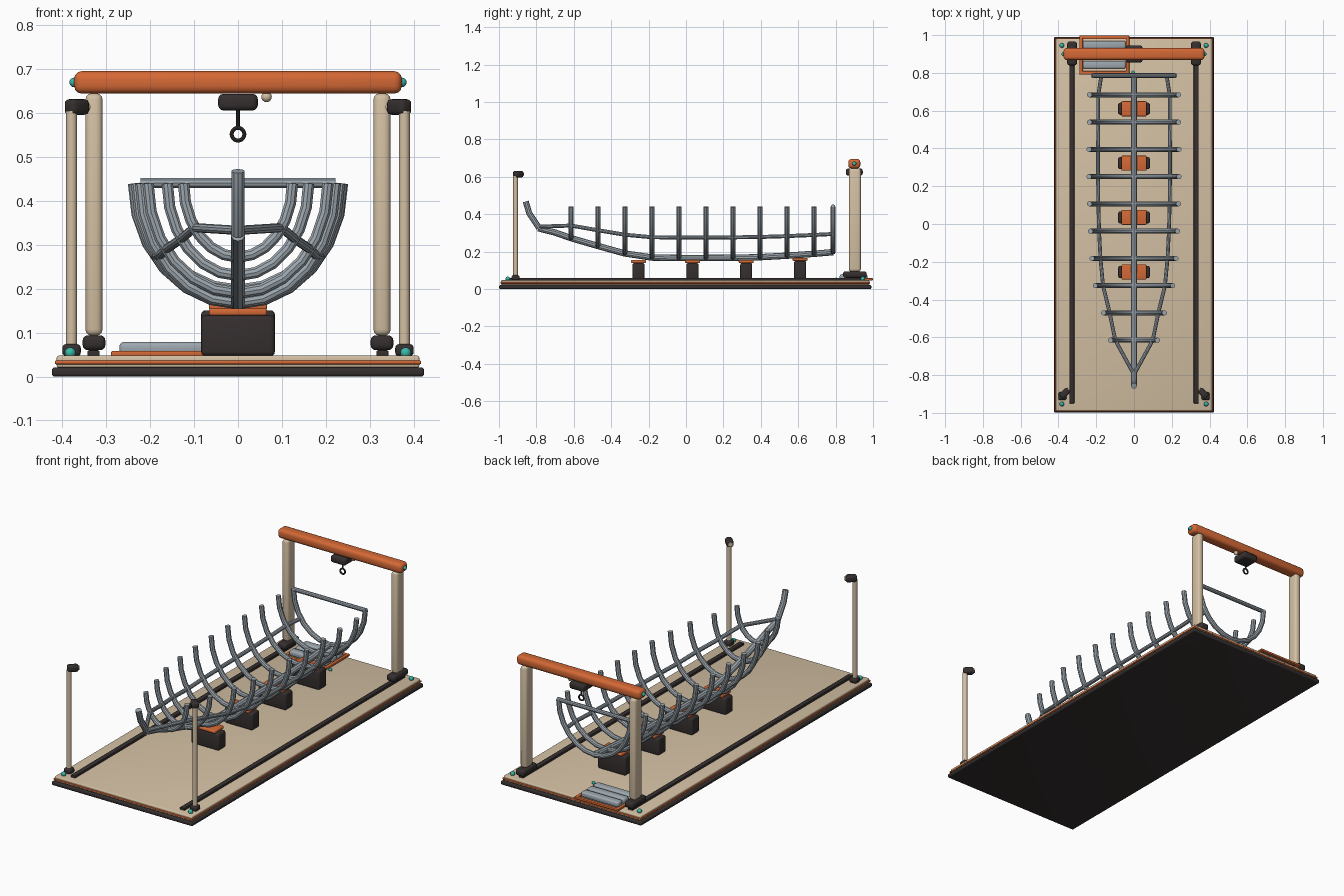
import bpy, bmesh, math
from mathutils import Matrix, Vector

if "Cube" in bpy.data.objects:
    bpy.data.objects.remove(bpy.data.objects["Cube"])


def material(name, rgb):
    m = bpy.data.materials.new(name)
    m.diffuse_color = (*rgb, 1)
    m.use_nodes = True
    m.node_tree.nodes["Principled BSDF"].inputs["Base Color"].default_value = m.diffuse_color
    return m


DARK = material("charcoal", (0.036, 0.029, 0.028))
TAN = material("sand", (0.66, 0.53, 0.37))
ORANGE = material("orange", (0.66, 0.14, 0.036))
STEEL = material("steel_grey", (0.34, 0.39, 0.43))
TEAL = material("teal", (0.04, 0.48, 0.40))


def finish(bm, name, mat, angle=35):
    bmesh.ops.recalc_face_normals(bm, faces=bm.faces)
    me = bpy.data.meshes.new(name)
    bm.to_mesh(me)
    bm.free()
    ob = bpy.data.objects.new(name, me)
    bpy.context.collection.objects.link(ob)
    me.materials.append(mat)
    bpy.ops.object.select_all(action='DESELECT')
    ob.select_set(True)
    bpy.context.view_layer.objects.active = ob
    bpy.ops.object.shade_smooth_by_angle(angle=math.radians(angle))
    return ob


def box(name, mat, loc, size, bevel=0.0, turn=0.0):
    bm = bmesh.new()
    bmesh.ops.create_cube(bm, size=1, matrix=Matrix.Diagonal((*size, 1)))
    if bevel:
        bmesh.ops.bevel(bm, geom=bm.edges[:], offset=bevel, segments=3,
                        profile=0.5, affect='EDGES', clamp_overlap=True)
    bmesh.ops.transform(bm, verts=bm.verts,
                        matrix=Matrix.Translation(loc) @ Matrix.Rotation(turn, 4, 'Z'))
    return finish(bm, name, mat)


def ball(name, mat, loc, r):
    bm = bmesh.new()
    bmesh.ops.create_uvsphere(bm, u_segments=12, v_segments=8, radius=r,
                              matrix=Matrix.Translation(loc))
    return finish(bm, name, mat)


def tube(name, mat, points, r, sides=10, closed=False):
    """Sweep a round section along a list of points."""
    pts = [Vector(p) for p in points]
    n = len(pts)
    bm = bmesh.new()
    rings = []
    for i, p in enumerate(pts):
        a = pts[i - 1] if (i or closed) else p
        b = pts[(i + 1) % n] if (i < n - 1 or closed) else p
        t = (b - a).normalized()
        # reference axis lies across the sweep: y for frames in xz, x otherwise
        ref = Vector((0, 1, 0)) if abs(t.y) < 0.3 else Vector((1, 0, 0))
        u = (ref - t * ref.dot(t)).normalized()
        v = t.cross(u)
        if abs(t.y) >= 0.3:
            u, v = -v, u
        rings.append([bm.verts.new(p + r * (math.cos(k * math.tau / sides) * u
                      + math.sin(k * math.tau / sides) * v)) for k in range(sides)])
    for i in range(n if closed else n - 1):
        A, B = rings[i], rings[(i + 1) % n]
        for k in range(sides):
            j = (k + 1) % sides
            bm.faces.new((A[k], A[j], B[j], B[k]))
    if not closed:
        bm.faces.new(rings[0])
        bm.faces.new(rings[-1])
    return finish(bm, name, mat)


# base slab in layers
CY = -0.004
box("base_plinth", DARK, (0, CY, 0.0105), (0.848, 1.99, 0.021), 0.007)
box("base_deck", TAN, (0, CY, 0.034), (0.826, 1.968, 0.027), 0.005)
box("base_trim", ORANGE, (0, CY, 0.0325), (0.834, 1.976, 0.009), 0.003)

# hull: frame stations from bow to stern (half width, keel height)
widths = [.124, .161, .205, .222, .231, .236, .238, .238, .236, .236]
keel_z = [.272, .230, .190, .168, .166, .166, .167, .170, .178, .188]
stations = [(-0.615 + 0.1443 * i, w, z) for i, (w, z) in enumerate(zip(widths, keel_z))]
stations.append((0.786, 0.216, 0.197))
TOP = 0.44
for i, (y, w, z) in enumerate(stations):
    arc = [(w * math.cos(a), y, TOP - (TOP - z) * math.sin(a))
           for a in (math.pi * k / 12 for k in range(13))]
    tube("transom_frame" if i == 10 else f"hull_rib_{i + 1}", STEEL, arc, 0.0135)
tube("transom_bar", STEEL, [(-0.222, 0.786, 0.441), (0.222, 0.786, 0.441)], 0.0115)

# keel and raked stem
tube("keel", STEEL, [(0, -0.79, 0.325), (0, -0.70, 0.302)]
     + [(0, y, z) for y, w, z in stations], 0.017)
tube("stem_post", STEEL, [(0, -0.857, 0.468), (0, -0.838, 0.405),
                          (0, -0.785, 0.325)], 0.016)

# side stringers following the frames
for s, side in ((-1, "left"), (1, "right")):
    tube(f"stringer_{side}", STEEL, [(0, -0.797, 0.333)]
         + [(s * 0.8 * w, y, TOP - 0.6 * (TOP - z)) for y, w, z in stations], 0.0105)

# keel blocks with pads
for i, y in enumerate((-0.254, 0.035, 0.322, 0.61)):
    lift = 0.012 if i == 3 else 0
    h = 0.092 + lift
    box(f"keel_block_{i + 1}", DARK, (0, y, 0.047 + h / 2), (0.168, 0.064, h), 0.010)
    box(f"keel_pad_{i + 1}", ORANGE, (0, y, 0.147 + lift), (0.132, 0.08, 0.016), 0.005)

for s, side in ((-1, "left"), (1, "right")):
    # rails and gantry legs
    box(f"rail_{side}", DARK, (s * 0.329, 0, 0.053), (0.027, 1.9, 0.014), 0.003)
    box(f"gantry_foot_{side}", DARK, (s * 0.328, 0.903, 0.077), (0.052, 0.126, 0.034), 0.012)
    box(f"gantry_leg_{side}", TAN, (s * 0.328, 0.903, 0.369), (0.039, 0.064, 0.552), 0.014)
    ball(f"beam_end_light_{side}", TEAL, (s * 0.373, 0.9, 0.67), 0.011)
    # lamp posts at the front
    x, y = s * 0.379, -0.911
    box(f"lamp_foot_{side}", DARK, (x, y, 0.060), (0.042, 0.042, 0.028), 0.009)
    tube(f"lamp_post_{side}", TAN, [(x, y, 0.06), (x, y, 0.605)], 0.0128, 12)
    box(f"lamp_head_{side}", DARK, (s * 0.367, -0.897, 0.614), (0.036, 0.056, 0.036),
        0.011, s * math.pi / 4)
    d = Vector((-s, 1, 0)).normalized()
    c = Vector((s * 0.367, -0.897, 0.614))
    tube(f"lamp_lens_{side}", TAN, [c + d * 0.02, c + d * 0.032], 0.012, 12)
    # corner markers
    for y, end in ((-0.953, "front"), (0.945, "back")):
        ball(f"corner_marker_{end}_{side}", TEAL, (s * 0.382, y, 0.054), 0.0125)

# gantry beam and hoist
box("gantry_beam", ORANGE, (0, 0.9, 0.67), (0.746, 0.064, 0.051), 0.017)
box("hoist_trolley", DARK, (0, 0.9, 0.625), (0.09, 0.09, 0.038), 0.012)
tube("hoist_cable", DARK, [(0, 0.9, 0.567), (0, 0.9, 0.61)], 0.004, 8)
tube("hoist_ring", DARK, [(0.0145 * math.cos(k * math.tau / 20), 0.9,
     0.552 + 0.0145 * math.sin(k * math.tau / 20)) for k in range(20)], 0.0045, 8, True)
ball("hoist_motor_knob", TAN, (0.065, 0.9, 0.637), 0.012)

# parts tray with spare bars
tx, ty = -0.157, 0.895
for s, end in ((-1, "a"), (1, "b")):
    box(f"tray_long_rim_{end}", ORANGE, (tx, ty + s * 0.095, 0.052), (0.264, 0.018, 0.012), 0.003)
    box(f"tray_short_rim_{end}", ORANGE, (tx + s * 0.123, ty, 0.052), (0.018, 0.208, 0.012), 0.003)
for i in range(3):
    box(f"spare_bar_{i + 1}", STEEL, (tx, 0.843 + 0.053 * i, 0.064), (0.226, 0.042, 0.03), 0.010)
ball("tray_marker", TEAL, (-0.005, 0.802, 0.052), 0.009)
